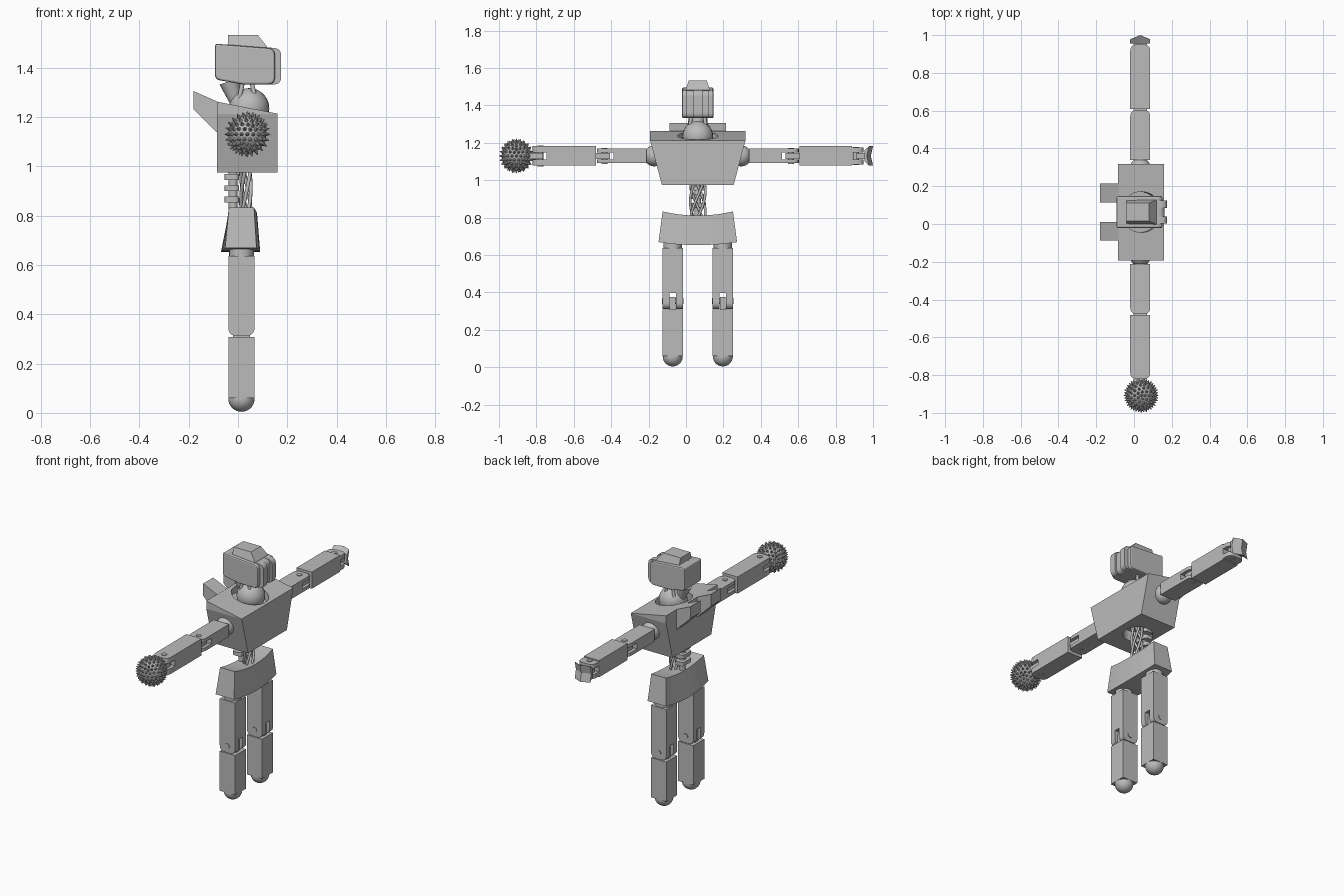
import bpy, bmesh, math
from mathutils import Vector, Matrix

if "Cube" in bpy.data.objects:
    bpy.data.objects.remove(bpy.data.objects["Cube"])

grey = bpy.data.materials.new("plain grey")
grey.use_nodes = True
grey.diffuse_color = (0.5, 0.5, 0.5, 1)
grey.node_tree.nodes["Principled BSDF"].inputs["Base Color"].default_value = (0.5, 0.5, 0.5, 1)

CY = 0.063            # body centre line in y
ARM_X, ARM_Z = 0.033, 1.13
LEG_X = 0.014


def finish(name, bm, smooth=False):
    bmesh.ops.recalc_face_normals(bm, faces=bm.faces[:])
    me = bpy.data.meshes.new(name)
    bm.to_mesh(me)
    bm.free()
    ob = bpy.data.objects.new(name, me)
    bpy.context.collection.objects.link(ob)
    me.materials.append(grey)
    if smooth:
        bpy.ops.object.select_all(action='DESELECT')
        ob.select_set(True)
        bpy.context.view_layer.objects.active = ob
        bpy.ops.object.shade_smooth_by_angle(angle=math.radians(35))
    return ob


def loft(name, sections, smooth=False):
    """Skin a row of equal-length point loops and cap both ends."""
    bm = bmesh.new()
    rings = [[bm.verts.new(p) for p in s] for s in sections]
    n = len(rings[0])
    for a, b in zip(rings, rings[1:]):
        for i in range(n):
            j = (i + 1) % n
            bm.faces.new((a[i], a[j], b[j], b[i]))
    bm.faces.new(rings[0])
    bm.faces.new(rings[-1])
    return finish(name, bm, smooth)


def prism(name, profile, axis, lo, hi, smooth=False):
    """Extrude a 2D profile along one axis."""
    def place(p, d):
        return {'x': (d, p[0], p[1]), 'y': (p[0], d, p[1]), 'z': (p[0], p[1], d)}[axis]
    return loft(name, [[place(p, d) for p in profile] for d in (lo, hi)], smooth)


def rounded(points, r, steps=5):
    """Round the corners of a polygon; r holds one radius per corner."""
    out = []
    for i, p in enumerate(points):
        p = Vector(p)
        if r[i] == 0:
            out.append(tuple(p))
            continue
        a = p + (Vector(points[i - 1]) - p).normalized() * r[i]
        b = p + (Vector(points[(i + 1) % len(points)]) - p).normalized() * r[i]
        for k in range(steps + 1):
            t = k / steps
            out.append(tuple(a * (1 - t) ** 2 + p * 2 * t * (1 - t) + b * t * t))
    return out


def ball(name, centre, r):
    bm = bmesh.new()
    bmesh.ops.create_uvsphere(bm, u_segments=24, v_segments=14, radius=r,
                              matrix=Matrix.Translation(centre))
    return finish(name, bm, True)


def rod(name, a, b, r1, r2=None, sides=20):
    a, b = Vector(a), Vector(b)
    d = b - a
    m = Matrix.Translation((a + b) / 2) @ d.to_track_quat('Z', 'Y').to_matrix().to_4x4()
    bm = bmesh.new()
    bmesh.ops.create_cone(bm, cap_ends=True, segments=sides, radius1=r1,
                          radius2=r1 if r2 is None else r2, depth=d.length, matrix=m)
    return finish(name, bm, True)


def cut(ob, cutter):
    mod = ob.modifiers.new("cut", 'BOOLEAN')
    mod.operation, mod.object, mod.solver = 'DIFFERENCE', cutter, 'EXACT'
    bpy.context.view_layer.update()
    dg = bpy.context.evaluated_depsgraph_get()
    me = bpy.data.meshes.new_from_object(ob.evaluated_get(dg))
    ob.modifiers.clear()
    ob.data = me
    bpy.data.objects.remove(cutter)


def limb(name, axis, mid, c, start, end, half, fork=0.0):
    """Limb block from start to end; fork is the length of its slotted rounded tip.
    The profile lies in x and the limb direction, extruded along the other axis."""
    s = 1 if end > start else -1
    root = end - s * fork

    def rect(u0, u1):
        return [(mid - 0.053, u0), (mid + 0.053, u0), (mid + 0.053, u1), (mid - 0.053, u1)]
    prism(name, rect(start, root), axis, c - half, c + half)
    if fork:
        tip = rounded(rect(root, end), (0, 0, 0.035, 0.035))
        for side, lo, hi in (("low", -half, -0.018), ("high", 0.018, half)):
            prism(f"{name}_{side}_cheek", tip, axis, c + lo, c + hi)
        # tongue of the next part, held by a pin through the fork
        tongue = [(mid - 0.035, root + s * 0.02), (mid + 0.035, root + s * 0.02),
                  (mid + 0.035, end + s * 0.02), (mid - 0.035, end + s * 0.02)]
        prism(f"{name}_tongue", tongue, axis, c - 0.016, c + 0.016)
        pin = end - s * 0.042
        ends = [(mid, c + k, pin) if axis == 'y' else (mid, pin, c + k)
                for k in (-half - 0.004, half + 0.004)]
        rod(f"{name}_pin", *ends, 0.016)


# Chest: tapered block with sloped top and recesses for neck and spine
def chest_section(x, top):
    return [(x, CY - 0.192, 0.975), (x, CY + 0.192, 0.975), (x, CY + 0.255, 1.213),
            (x, CY + 0.255, top), (x, CY - 0.255, top), (x, CY - 0.255, 1.213)]


chest = loft("chest", [chest_section(-0.085, 1.262), chest_section(0.16, 1.2135)])
cut(chest, rod("neck_cutter", (0.03, CY, 1.19), (0.055, CY, 1.32), 0.108, sides=32))
cut(chest, rod("spine_cutter", (0.025, CY, 0.9), (0.025, CY, 1.04), 0.085, sides=32))
for side, s in (("left", 1), ("right", -1)):
    y = CY + s * 0.1015
    prism(f"{side}_back_fin", [(-0.18, 1.305), (-0.083, 1.262), (-0.083, 1.135), (-0.18, 1.23)],
          'y', y - 0.05, y + 0.05)

# Neck: dome and supports
ball("neck_dome", (0.045, CY, 1.235), 0.082)
rod("neck_piston", (0.0, CY, 1.24), (-0.035, CY, 1.345), 0.022, 0.042)
for side, s in (("left", 1), ("right", -1)):
    rod(f"{side}_neck_strut", (0.07, CY + s * 0.045, 1.27), (0.055, CY + s * 0.035, 1.345), 0.009)
    rod(f"{side}_rear_neck_strut", (0.0, CY + s * 0.05, 1.25), (0.02, CY + s * 0.04, 1.345), 0.009)

# Head: rounded shell, front bands, tapered crown
def head_outline(front):
    pts = [(-0.093, 1.352), (0.02, 1.332), (front, 1.332), (front, 1.478), (-0.093, 1.497)]
    return rounded(pts, (0.02, 0, 0.03, 0.03, 0.012))


shell = prism("head_shell", head_outline(0.15), 'y', CY - 0.084, CY + 0.084)
bevel = shell.modifiers.new("soft rim", 'BEVEL')
bevel.width, bevel.segments, bevel.angle_limit = 0.008, 2, math.radians(50)
prism("head_centre_band", head_outline(0.162), 'y', CY - 0.03, CY + 0.03)
for side, s in (("left", 1), ("right", -1)):
    y = CY + s * 0.042
    prism(f"{side}_head_band", head_outline(0.175), 'y', y - 0.019, y + 0.019)


def crown_ring(x0, x1, h, z):
    return [(x0, CY - h, z), (x1, CY - h, z), (x1, CY + h, z), (x0, CY + h, z)]


loft("head_crown", [crown_ring(-0.04, 0.12, 0.066, 1.465), crown_ring(-0.04, 0.118, 0.064, 1.485),
                    crown_ring(-0.04, 0.08, 0.048, 1.533)])

# Spine: vertebrae and bundled cables
rod("spine_core", (-0.02, CY, 0.8), (-0.02, CY, 1.04), 0.018)
for i in range(4):
    z = 0.866 + 0.045 * i
    spinal = rounded([(-0.054, CY - 0.045), (0.005, CY - 0.045), (0.005, CY + 0.045),
                      (-0.054, CY + 0.045)], (0.02,) * 4)
    prism(f"vertebra_{i + 1}", spinal, 'z', z - 0.012, z + 0.012)
for i in range(5):
    cu = bpy.data.curves.new(f"spine_cable_{i + 1}", 'CURVE')
    cu.dimensions, cu.bevel_depth, cu.bevel_resolution = '3D', 0.0075, 2
    sp = cu.splines.new('POLY')
    sp.points.add(12)
    for k, p in enumerate(sp.points):
        a = i * math.tau / 5 + k * 0.22
        p.co = (0.032 + 0.02 * math.cos(a), CY + 0.04 * math.sin(a), 0.8 + 0.02 * k, 1)
    cu.materials.append(grey)
    bpy.context.collection.objects.link(bpy.data.objects.new(cu.name, cu))

# Hips: block that narrows toward its ends and dips in the middle
hips = []
for k in range(9):
    t = k / 4 - 1
    e = t * t
    top_y, low_y = CY + t * 0.188, CY + t * 0.21
    top_z, low_z = 0.811 + 0.022 * e, 0.653 + 0.016 * e
    hips.append([(-0.037, top_y, top_z), (0.077 - 0.012 * e, top_y, top_z),
                 (0.09 - 0.015 * e, low_y, low_z), (-0.069 + 0.017 * e, low_y, low_z)])
loft("hips", hips)

# Legs
for side, s in (("left", 1), ("right", -1)):
    y = CY + s * 0.134
    rod(f"{side}_hip_joint", (LEG_X, y, 0.62), (LEG_X, y, 0.69), 0.05)
    limb(f"{side}_thigh", 'y', LEG_X, y, 0.637, 0.312, 0.054, 0.085)
    limb(f"{side}_shin", 'y', LEG_X, y, 0.308, 0.06, 0.054)
    ball(f"{side}_foot", (LEG_X, y, 0.058), 0.0535)

# Arms: shoulder, upper arm, forearm
for side, s in (("left", 1), ("right", -1)):
    ball(f"{side}_shoulder", (ARM_X, CY + s * 0.232, ARM_Z), 0.056)
    limb(f"{side}_upper_arm", 'z', ARM_X, ARM_Z, CY + s * 0.275, CY + s * 0.54, 0.039, 0.09)
    if s > 0:
        limb("left_forearm", 'z', ARM_X, ARM_Z, CY + 0.545, CY + 0.825, 0.052)
        limb("left_wrist", 'z', ARM_X, ARM_Z, CY + 0.825, CY + 0.887, 0.045, 0.06)
    else:
        limb("right_forearm", 'z', ARM_X, ARM_Z, CY - 0.545, CY - 0.883, 0.052, 0.075)

# Left hand: blunt flared wedge with a ridge down its middle
hand = []
for dx, end in ((-0.053, 0.978), (0, 1.0), (0.053, 0.978)):
    x = ARM_X + dx
    hand.append([(x, 0.955, ARM_Z - 0.03), (x, end, ARM_Z - 0.052), (x, end - 0.012, ARM_Z),
                 (x, end, ARM_Z + 0.052), (x, 0.955, ARM_Z + 0.03)])
loft("left_hand", hand)

# Right hand: spiked ball
mace = Vector((ARM_X + 0.005, -0.907, ARM_Z))
ball("mace_core", mace, 0.077)
rod("mace_neck", (ARM_X, -0.8, ARM_Z), mace, 0.025)
bm, guide = bmesh.new(), bmesh.new()
bmesh.ops.create_icosphere(guide, subdivisions=3, radius=1)
for v in guide.verts:
    d = v.co.normalized()
    m = Matrix.Translation(mace + d * 0.083) @ d.to_track_quat('Z', 'Y').to_matrix().to_4x4()
    bmesh.ops.create_cone(bm, cap_ends=True, segments=8, radius1=0.0095, radius2=0.001,
                          depth=0.02, matrix=m)
guide.free()
finish("mace_spikes", bm)
